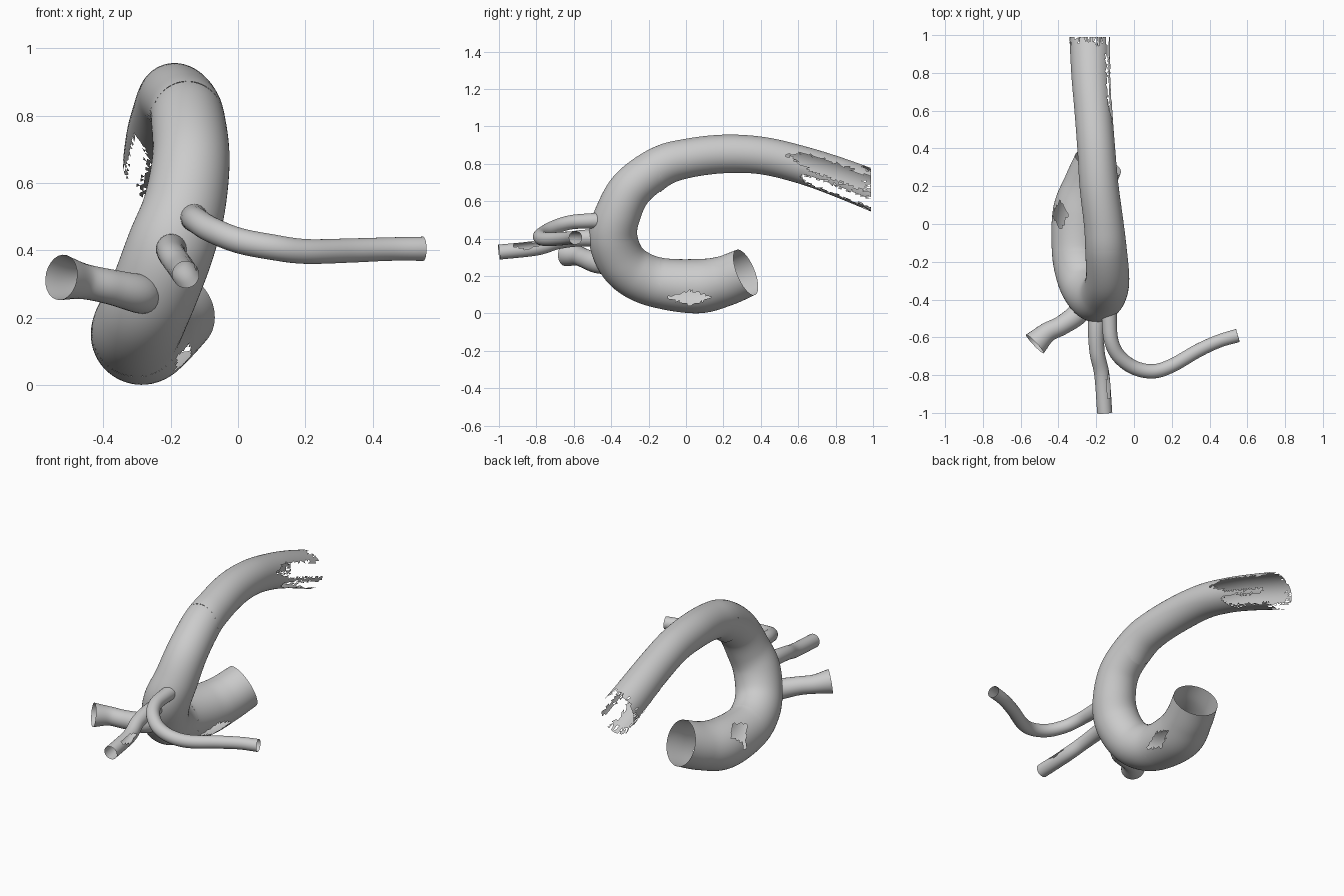
import bpy, bmesh, math, random
from mathutils import Vector

random.seed(4)
cube = bpy.data.objects.get("Cube")
if cube:
    bpy.data.objects.remove(cube)

grey = bpy.data.materials.new("plain grey")
grey.use_nodes = True
colour = (0.6, 0.6, 0.6, 1)
grey.diffuse_color = colour
grey.node_tree.nodes["Principled BSDF"].inputs["Base Color"].default_value = colour


def spline(points, steps):
    """Catmull-Rom samples of (x, y, z, radius) points."""
    p = [Vector(q) for q in points]
    p = [2 * p[0] - p[1]] + p + [2 * p[-1] - p[-2]]
    out = []
    for a, b, c, d in zip(p, p[1:], p[2:], p[3:]):
        for i in range(steps):
            t = i / steps
            out.append(0.5 * (2 * b + (c - a) * t + (2 * a - 5 * b + 4 * c - d) * t**2
                              + (3 * b - a - 3 * c + d) * t**3))
    return out + [p[-2]]


def tube(name, points, sides=24, steps=8, cuts=(), drop=None):
    """Open tube along a path; cuts are (point, normal) planes, the normal side goes."""
    path = spline(points, steps)
    bm = bmesh.new()
    side, rings = Vector((0.3, 0.1, 1)), []
    for i, s in enumerate(path):
        tangent = (path[min(i + 1, len(path) - 1)] - path[max(i - 1, 0)]).xyz.normalized()
        side = (side - tangent * side.dot(tangent)).normalized()
        other = tangent.cross(side)
        ring = []
        for k in range(sides):
            a = math.tau * k / sides
            ring.append(bm.verts.new(s.xyz + s.w * (side * math.cos(a) + other * math.sin(a))))
        rings.append(ring)
    for r, q in zip(rings, rings[1:]):
        for k in range(sides):
            n = (k + 1) % sides
            bm.faces.new((r[k], r[n], q[n], q[k]))
    for co, no in cuts:
        bmesh.ops.bisect_plane(bm, geom=bm.verts[:] + bm.edges[:] + bm.faces[:],
                               plane_co=co, plane_no=no, clear_outer=True)
    # torn openings
    if drop:
        bmesh.ops.triangulate(bm, faces=bm.faces[:])
        gone = [f for f in bm.faces if drop(f.calc_center_median())]
        bmesh.ops.delete(bm, geom=gone, context='FACES')
    for f in bm.faces:
        f.smooth = True
    mesh = bpy.data.meshes.new(name)
    bm.to_mesh(mesh)
    bm.free()
    mesh.materials.append(grey)
    obj = bpy.data.objects.new(name, mesh)
    bpy.context.collection.objects.link(obj)


def diamond(a, b, half_a, half_b):
    return abs(a) / half_a + abs(b) / half_b < 1


def lower_holes(c):
    right = c.x > -0.28 and diamond(c.y - 0.02, c.z - 0.085, 0.12, 0.04)
    left = c.z > 0.15 and diamond(c.x + 0.39, c.y - 0.05, 0.045, 0.075)
    return right or left


def torn_end(c):
    axis = 0.80 - 0.37 * (c.y - 0.6)
    h = c.z - axis + random.uniform(-0.008, 0.008)
    grow = max(0, c.y - 0.53)
    upper_slit = c.x > -0.2 and abs(h - 0.03) < min(0.045, 0.3 * grow)
    low_slit = c.y > 0.62 and abs(h + 0.065) < min(0.025, 0.15 * grow)
    ragged = c.y > 0.95 and random.random() < 0.25
    return upper_slit or low_slit or ragged


# main vessel, in three sections that meet at one vertical plane
lower = [(-0.19, 0.32, 0.22, 0.13), (-0.24, 0.2, 0.172, 0.135), (-0.285, 0.06, 0.146, 0.145)]
joint_low = (-0.30, -0.14, 0.163, 0.135)
bend = [(-0.28, -0.27, 0.212, 0.132), (-0.245, -0.35, 0.29, 0.13), (-0.2, -0.39, 0.41, 0.13),
        (-0.16, -0.365, 0.53, 0.122), (-0.14, -0.29, 0.67, 0.115)]
joint_top = (-0.148, -0.14, 0.783, 0.11)
upper = [(-0.16, 0, 0.828, 0.105), (-0.185, 0.2, 0.853, 0.103), (-0.2, 0.4, 0.845, 0.1),
         (-0.215, 0.6, 0.80, 0.1), (-0.228, 0.8, 0.735, 0.104), (-0.235, 1.06, 0.635, 0.11)]
seam = Vector((0, -0.14, 0))
front, back = Vector((0, -1, 0)), Vector((0, 1, 0))
main = dict(sides=56, steps=10)
tube("lower_section", lower + [joint_low, bend[0]], cuts=[(seam, front)], drop=lower_holes, **main)
tube("curved_section", [lower[-1], joint_low] + bend + [joint_top, upper[0]],
     cuts=[(seam, back)], **main)
tube("upper_section", [bend[-1], joint_top] + upper,
     cuts=[(seam, front), (Vector((0, 0.99, 0)), back)], drop=torn_end, **main)

# three side branches
tube("flared_branch", [(-0.27, -0.38, 0.27, 0.058), (-0.295, -0.47, 0.272, 0.058),
                       (-0.38, -0.535, 0.292, 0.052), (-0.46, -0.575, 0.308, 0.053),
                       (-0.525, -0.635, 0.32, 0.068)])
tube("middle_branch", [(-0.19, -0.4, 0.4, 0.05), (-0.2, -0.55, 0.403, 0.044),
                       (-0.195, -0.68, 0.385, 0.04), (-0.17, -0.8, 0.35, 0.04),
                       (-0.155, -1, 0.328, 0.04)],
     drop=lambda c: c.x > -0.145 and diamond(c.y + 0.85, c.z - 0.365, 0.08, 0.02))
tube("long_branch", [(-0.13, -0.4, 0.5, 0.042), (-0.13, -0.52, 0.495, 0.04),
                     (-0.12, -0.62, 0.487, 0.038), (-0.08, -0.7, 0.462, 0.038),
                     (0, -0.76, 0.43, 0.038), (0.1, -0.78, 0.41, 0.038),
                     (0.2, -0.75, 0.397, 0.037), (0.34, -0.67, 0.4, 0.036),
                     (0.45, -0.62, 0.404, 0.035), (0.55, -0.59, 0.405, 0.036)])
